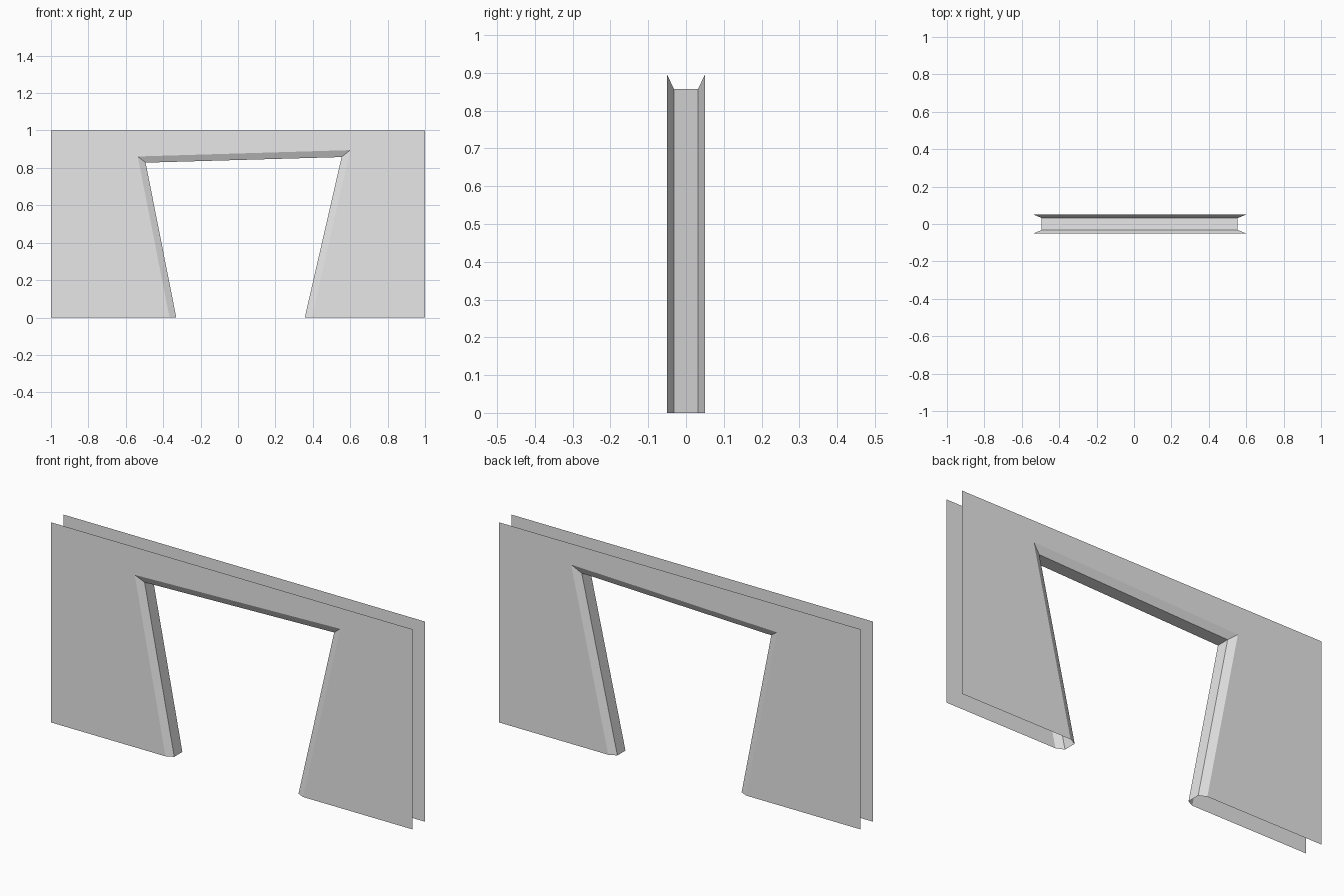
import bpy

cube = bpy.data.objects.get("Cube")
if cube:
    bpy.data.objects.remove(cube, do_unlink=True)

# Single grey material
grey = bpy.data.materials.new("plain_grey")
grey.use_nodes = True
grey.diffuse_color = (0.8, 0.8, 0.8, 1)
grey.node_tree.nodes["Principled BSDF"].inputs["Base Color"].default_value = (0.8, 0.8, 0.8, 1)

# Outlines as (x, z), running up the right side, across the top and down the left side
WALL = [(-1, 0), (-1, 1), (1, 1), (1, 0)]
CHAMFER = [(-0.366, 0), (-0.536, 0.861), (0.6, 0.895), (0.395, 0)]
OPENING = [(-0.33, 0), (-0.494, 0.828), (0.554, 0.858), (0.357, 0)]
FACE_Y, LINING_Y = 0.05, 0.032


def strip(name, start, start_y, end, end_y):
    """Open sheet of quads joining two outlines at two depths."""
    n = len(start)
    verts = [(x, start_y, z) for x, z in start] + [(x, end_y, z) for x, z in end]
    faces = [(i, n + i, n + i + 1, i + 1) for i in range(n - 1)]
    mesh = bpy.data.meshes.new(name)
    mesh.from_pydata(verts, [], faces)
    mesh.materials.append(grey)
    obj = bpy.data.objects.new(name, mesh)
    bpy.context.collection.objects.link(obj)
    return obj


# Wall sheets, chamfered door edges and the lining of the doorway
strip("front_wall", WALL, -FACE_Y, CHAMFER, -FACE_Y)
strip("front_chamfer", CHAMFER, -FACE_Y, OPENING, -LINING_Y)
strip("doorway_lining", OPENING, -LINING_Y, OPENING, LINING_Y)
strip("back_chamfer", OPENING, LINING_Y, CHAMFER, FACE_Y)
strip("back_wall", CHAMFER, FACE_Y, WALL, FACE_Y)
